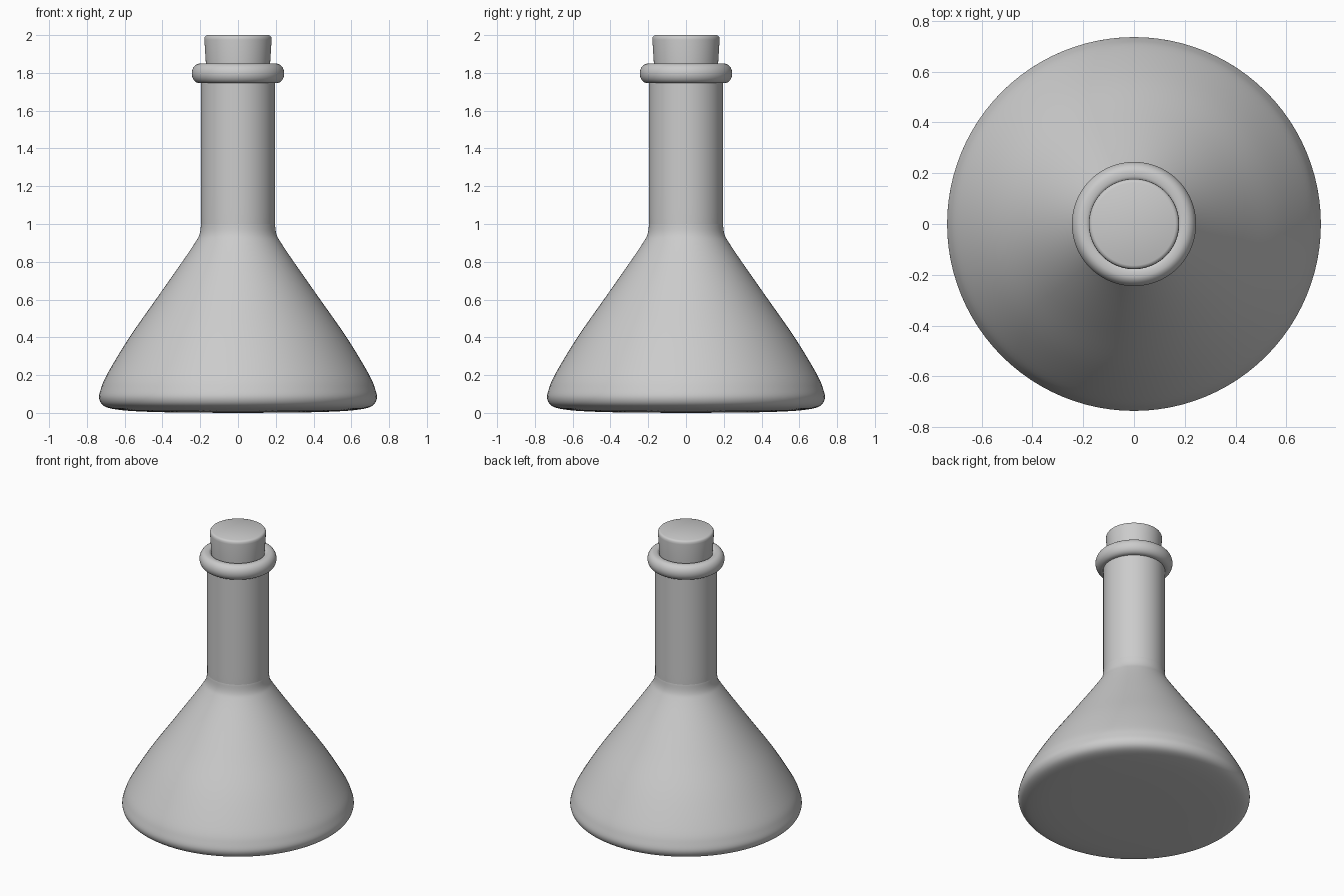
import bpy, bmesh, math
from mathutils import Vector

if "Cube" in bpy.data.objects:
    bpy.data.objects.remove(bpy.data.objects["Cube"])


def smooth_path(pts, steps=5):
    """Catmull-Rom curve through the profile points."""
    p = [Vector((r, 0, z)) for r, z in pts]
    p = [p[0]] + p + [p[-1]]
    out = []
    for a, b, c, d in zip(p, p[1:], p[2:], p[3:]):
        for i in range(steps):
            t = i / steps
            out.append(0.5 * (2 * b + (c - a) * t + (2 * a - 5 * b + 4 * c - d) * t * t
                              + (3 * b - a - 3 * c + d) * t ** 3))
    return out + [p[-1]]


def lathe(name, path, closed=False, segments=96):
    bm = bmesh.new()
    verts = [bm.verts.new(co) for co in path]
    edges = [bm.edges.new(pair) for pair in zip(verts, verts[1:])]
    if closed:
        edges.append(bm.edges.new((verts[-1], verts[0])))
    bmesh.ops.spin(bm, geom=verts + edges, cent=(0, 0, 0), axis=(0, 0, 1),
                   angle=math.tau, steps=segments)
    bmesh.ops.remove_doubles(bm, verts=bm.verts, dist=1e-5)
    bmesh.ops.recalc_face_normals(bm, faces=bm.faces)
    mesh = bpy.data.meshes.new(name)
    bm.to_mesh(mesh)
    bm.free()
    obj = bpy.data.objects.new(name, mesh)
    bpy.context.collection.objects.link(obj)
    bpy.ops.object.select_all(action='DESELECT')
    obj.select_set(True)
    bpy.context.view_layer.objects.active = obj
    bpy.ops.object.shade_smooth_by_angle(angle=math.radians(50))
    return obj


# Conical flask body with straight neck
lathe("flask_body", smooth_path([
    (0, 0), (0.3, 0.002), (0.48, 0.006), (0.62, 0.015), (0.705, 0.034),
    (0.735, 0.075), (0.725, 0.13), (0.69, 0.21), (0.575, 0.4), (0.435, 0.6),
    (0.295, 0.8), (0.228, 0.9), (0.204, 0.945), (0.196, 1.0), (0.196, 1.06),
    (0.196, 1.7), (0.196, 1.79)]))

# Rounded lip ring: stadium-shaped cross-section
ring = []
for i in range(24):
    a = math.tau * (i + 0.5) / 24
    shift = math.copysign(0.012, math.cos(a))
    ring.append(Vector((0.208 - 0.025 * 0.2 + shift + 0.031 * math.cos(a)
                        if math.cos(a) < 0 else 0.203 + 0.042 * math.cos(a),
                        0, 1.797 + 0.052 * math.sin(a))))
lathe("lip_ring", ring, closed=True)

# Tapered stopper with softened top edge
lathe("stopper", [Vector((r, 0, z)) for r, z in [
    (0, 1.72), (0.162, 1.72), (0.170, 1.85), (0.178, 1.975), (0.177, 1.988),
    (0.172, 1.996), (0.163, 2.0), (0, 2.0)]])
